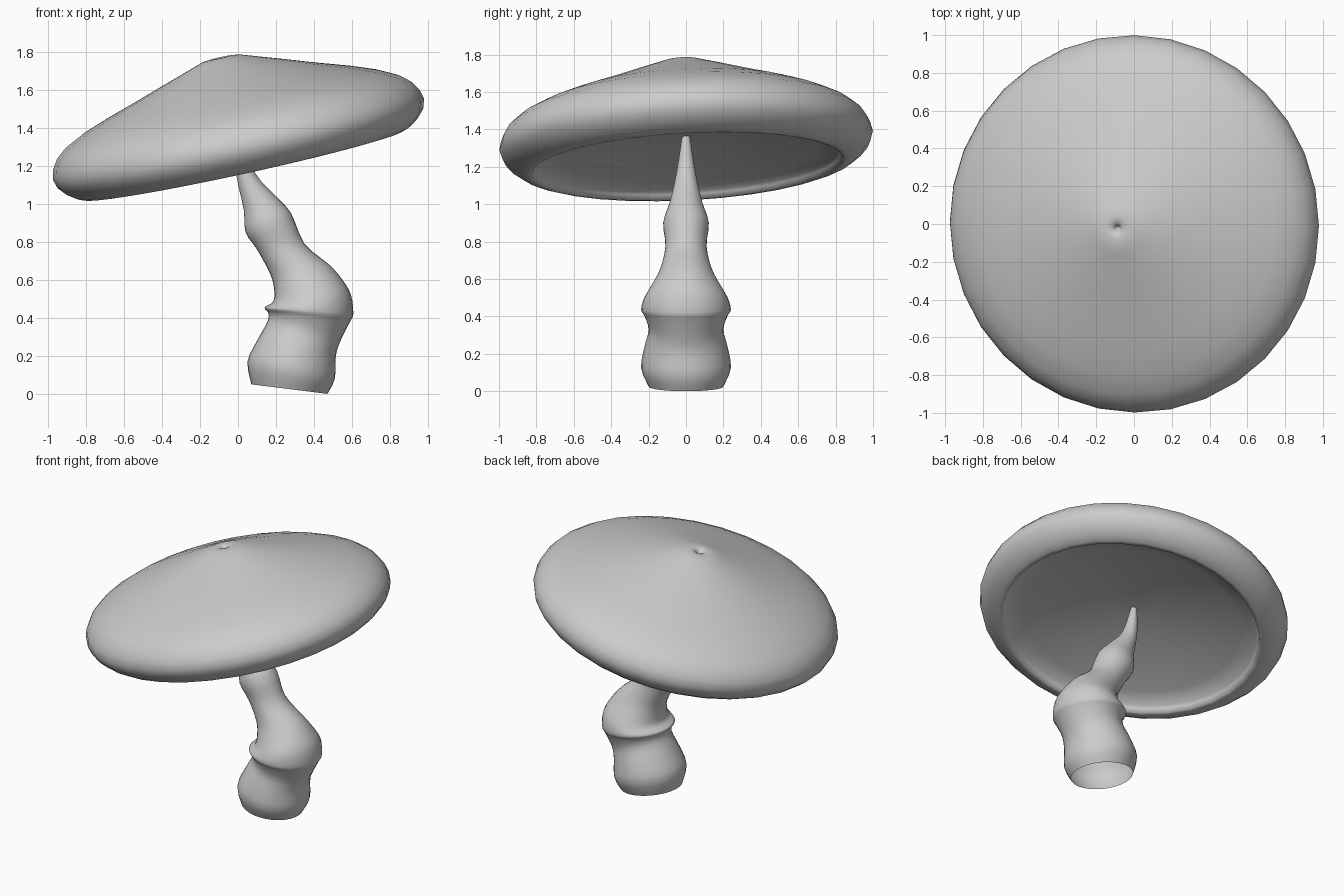
import bpy, bmesh, math
from mathutils import Vector, Matrix

if "Cube" in bpy.data.objects:
    bpy.data.objects.remove(bpy.data.objects["Cube"])

SEG = 32


def skin(name, rings, close_ends=False):
    """Bridge a list of vertex-position rings into a smooth tube."""
    bm = bmesh.new()
    loops = [[bm.verts.new(p) for p in ring] for ring in rings]
    for a, b in zip(loops, loops[1:]):
        for i in range(SEG):
            j = (i + 1) % SEG
            bm.faces.new((a[i], a[j], b[j], b[i]))
    if close_ends:
        bm.faces.new(loops[-1])
        bm.faces.new(loops[0][::-1])
    for f in bm.faces:
        f.smooth = True
    me = bpy.data.meshes.new(name)
    bm.to_mesh(me)
    bm.free()
    ob = bpy.data.objects.new(name, me)
    bpy.context.collection.objects.link(ob)
    return ob


def ellipse(center, u, v):
    return [center + u * math.cos(2 * math.pi * i / SEG) + v * math.sin(2 * math.pi * i / SEG)
            for i in range(SEG)]


def smooth_rows(rows, steps=3):
    """Catmull-Rom interpolation through rows of numbers."""
    pts = [rows[0]] + rows + [rows[-1]]
    out = []
    for a, b, c, d in zip(pts, pts[1:], pts[2:], pts[3:]):
        for s in range(steps):
            t = s / steps
            out.append([0.5 * (2 * q + (r - p) * t + (2 * p - 5 * q + 4 * r - w) * t * t
                               + (3 * q - p - 3 * r + w) * t ** 3)
                        for p, q, r, w in zip(a, b, c, d)])
    return out + [list(rows[-1])]


# Cap: (radius, height) profile from the hollow underside, around the lip, to the dimple
cap_profile = [
    (0.01, 0.01), (0.25, -0.002), (0.50, -0.04), (0.70, -0.082), (0.81, -0.11),
    (0.82, -0.125), (0.835, -0.152), (0.86, -0.15), (0.90, -0.136), (0.945, -0.105), (0.985, -0.06),
    (1.0, -0.01), (0.988, 0.04), (0.955, 0.092), (0.90, 0.138), (0.80, 0.188),
    (0.665, 0.238), (0.50, 0.291), (0.33, 0.349), (0.20, 0.392), (0.14, 0.412),
    (0.10, 0.425), (0.06, 0.43), (0.03, 0.427), (0.014, 0.41), (0.004, 0.385)]
cap = skin("mushroom_cap",
           [ellipse(Vector((0, 0, z)), Vector((r, 0, 0)), Vector((0, r, 0)))
            for r, z in cap_profile], close_ends=True)
cap.data.transform(Matrix.Translation((0, 0, 1.35)) @ Matrix.Rotation(math.radians(3), 4, 'X')
                   @ Matrix.Rotation(math.radians(-12.3), 4, 'Y'))

# Stem: tilted rings given as left x, left z, right x, right z, half depth
stem_rings = [
    (0.07, 0.05, 0.47, 0.00, 0.20), (0.05, 0.17, 0.51, 0.08, 0.24),
    (0.10, 0.28, 0.515, 0.20, 0.222), (0.155, 0.38, 0.54, 0.28, 0.20),
    (0.16, 0.425, 0.59, 0.38, 0.222), (0.14, 0.455, 0.607, 0.42, 0.24),
    (0.185, 0.485, 0.595, 0.52, 0.222), (0.19, 0.55, 0.55, 0.60, 0.18),
    (0.17, 0.63, 0.48, 0.68, 0.138), (0.10, 0.76, 0.35, 0.79, 0.11),
    (0.04, 0.85, 0.28, 0.95, 0.122), (0.03, 0.97, 0.20, 1.04, 0.088),
    (-0.01, 1.16, 0.085, 1.17, 0.052), (-0.02, 1.37, 0.02, 1.37, 0.02)]
rings = []
for lx, lz, rx, rz, d in smooth_rows(stem_rings):
    left, right = Vector((lx, 0, lz)), Vector((rx, 0, rz))
    rings.append(ellipse((left + right) / 2, (right - left) / 2, Vector((0, d, 0))))
skin("mushroom_stem", rings)
